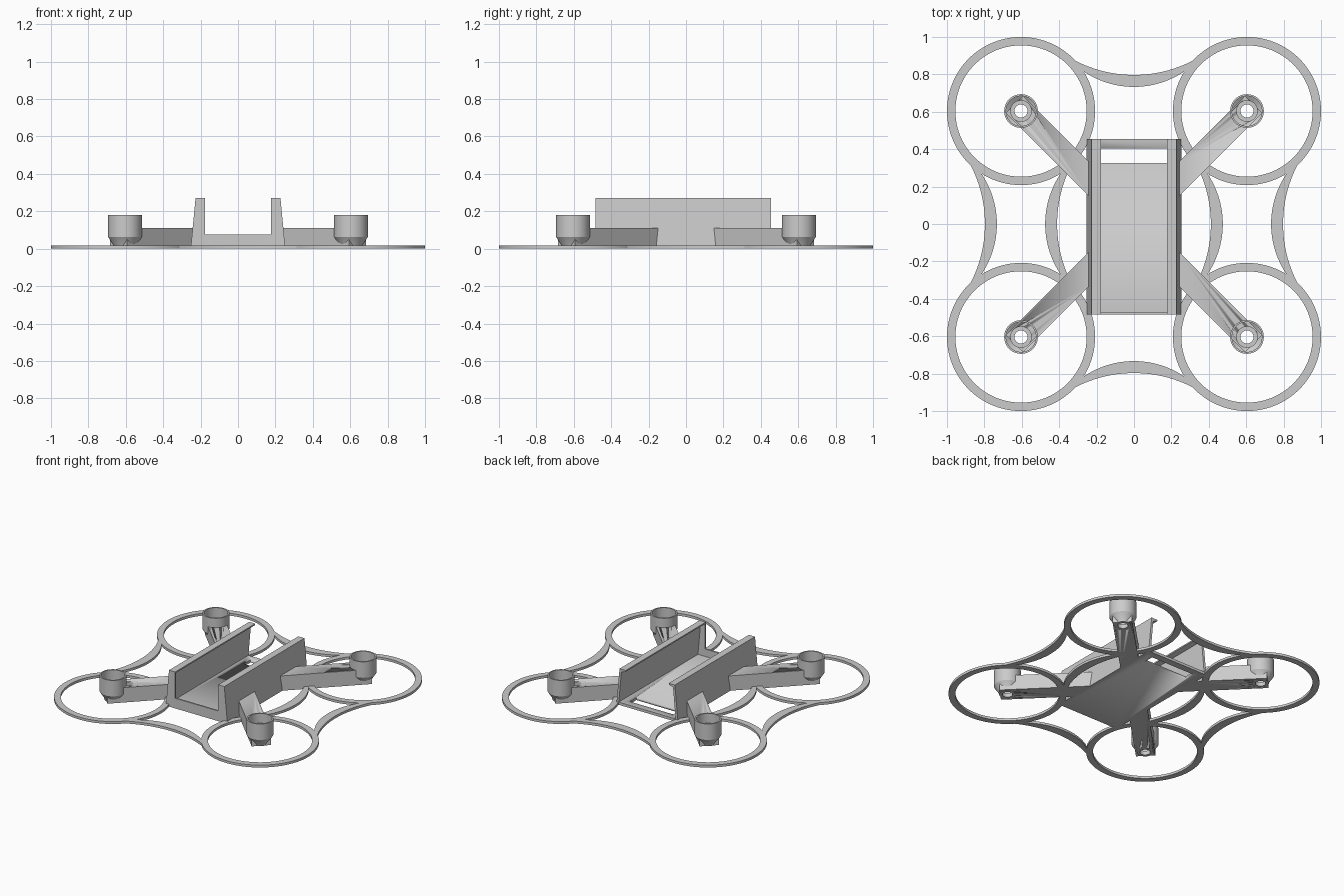
import bpy, bmesh
from math import sin, cos, pi, sqrt, radians

if "Cube" in bpy.data.objects:
    bpy.data.objects.remove(bpy.data.objects["Cube"])

C = 0.604            # rotor centre offset in x and y
PLATE = 0.018        # thickness of rings and braces


def finish(name, bm):
    bmesh.ops.recalc_face_normals(bm, faces=bm.faces[:])
    me = bpy.data.meshes.new(name)
    bm.to_mesh(me)
    bm.free()
    me.polygons.foreach_set("use_smooth", [True] * len(me.polygons))
    me.set_sharp_from_angle(angle=radians(30))
    ob = bpy.data.objects.new(name, me)
    bpy.context.collection.objects.link(ob)
    return ob


def prism(name, pts, lo, hi, axis="z"):
    """Extrude a closed outline along z (points x,y) or y (points x,z)."""
    bm = bmesh.new()
    put = (lambda p, h: (p[0], p[1], h)) if axis == "z" else (lambda p, h: (p[0], h, p[1]))
    a = [bm.verts.new(put(p, lo)) for p in pts]
    b = [bm.verts.new(put(p, hi)) for p in pts]
    bm.faces.new(a)
    bm.faces.new(b)
    n = len(pts)
    for i in range(n):
        j = (i + 1) % n
        bm.faces.new((a[i], a[j], b[j], b[i]))
    return finish(name, bm)


def lathe(name, profile, cx, cy, n):
    """Revolve a closed (radius, z) profile about a vertical axis."""
    bm = bmesh.new()
    rows = [[bm.verts.new((cx + r * cos(2 * pi * k / n), cy + r * sin(2 * pi * k / n), z))
             for r, z in profile] for k in range(n)]
    m = len(profile)
    for k in range(n):
        p, q = rows[k], rows[(k + 1) % n]
        for i in range(m):
            j = (i + 1) % m
            bm.faces.new((p[i], q[i], q[j], p[j]))
    return finish(name, bm)


def rect(x0, x1, y0, y1):
    return [(x0, y0), (x1, y0), (x1, y1), (x0, y1)]


def cut(ob, cutter):
    cutter.hide_render = True
    cutter.hide_set(True)
    mod = ob.modifiers.new("cut", "BOOLEAN")
    mod.operation = "DIFFERENCE"
    mod.solver = "EXACT"
    mod.object = cutter


# crescent outline between two rings: two arcs sagging toward the middle
def arc(half, mid, radius, n=24):
    xs = [half * (2 * i / n - 1) for i in range(n + 1)]
    return [(x, mid + radius - sqrt(radius ** 2 - x * x)) for x in xs]


crescent = arc(0.36, 0.797, 0.686) + arc(0.30, 0.733, 0.48)[::-1]

# front and back braces, outer and inner side braces
for s, side in ((1, "right"), (-1, "left")):
    end = "back" if s > 0 else "front"
    prism(end + "_brace", [(x, s * y) for x, y in crescent], 0, PLATE)
    prism(side + "_outer_brace", [(s * y, x) for x, y in crescent], 0, PLATE)
    prism(side + "_inner_brace", [(s * (2 * C - y), x) for x, y in crescent], 0, PLATE)

# propeller guards, arms and motor cups at the four corners
ring = [(0.351, 0), (0.396, 0), (0.396, PLATE), (0.351, PLATE)]
cup = [(0.035, 0), (0.056, 0), (0.062, 0.02), (0.09, 0.062), (0.09, 0.18), (0.08, 0.18),
       (0.08, 0.075), (0.056, 0.06), (0.056, 0.03), (0.035, 0.03)]
w = 0.093            # arm half width measured along an axis
e = 0.035            # arm overrun past the motor centre, per axis
for sx in (1, -1):
    for sy in (1, -1):
        tag = ("back" if sy > 0 else "front") + ("_right" if sx > 0 else "_left")
        lathe(tag + "_prop_guard", ring, sx * C, sy * C, 96)
        lathe(tag + "_motor_cup", cup, sx * C, sy * C, 48)
        x0, t = 0.236, C + e
        outline = [(x0, x0 - w), (t + w / 2, t - w / 2), (t - w / 2, t + w / 2), (x0, x0 + w)]
        arm = prism(tag + "_arm", [(sx * x, sy * y) for x, y in outline], 0, 0.11)
        hole = prism(tag + "_arm_hole_cutter",
                     [(sx * C + 0.0555 * cos(2 * pi * k / 48), sy * C + 0.0555 * sin(2 * pi * k / 48))
                      for k in range(48)], -0.05, 0.2)
        cut(arm, hole)

# tray floor with a strap slot near the back
floor = prism("tray_floor", rect(-0.24, 0.24, -0.48, 0.455), 0, 0.02)
cut(floor, prism("slot_cutter", rect(-0.18, 0.18, 0.325, 0.405), -0.05, 0.1))

# thin leaning side walls with an inward lip along the top
wall = [(0.253, 0), (0.227, 0.27), (0.177, 0.27), (0.177, 0.26), (0.212, 0.25), (0.235, 0)]
for s, side in ((1, "right"), (-1, "left")):
    prism(side + "_tray_wall", [(s * x, z) for x, z in wall], -0.48, 0.455, "y")

# front frame closing the tray with a low sill
half = [(0.253, 0), (0.227, 0.27), (0.177, 0.27), (0.177, 0.075)]
prism("tray_front_frame", half + [(-x, z) for x, z in half[::-1]], -0.485, -0.473, "y")
